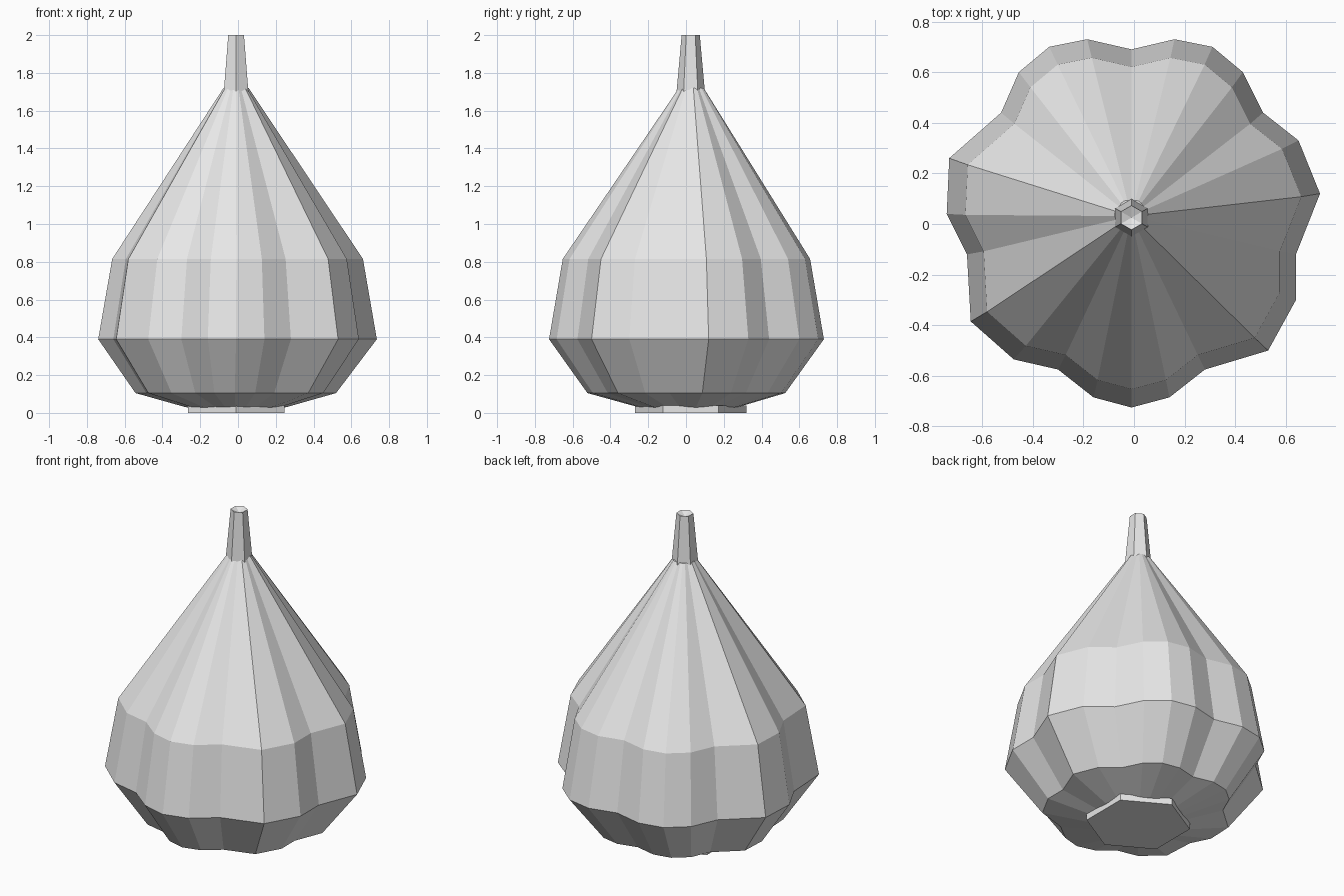
import bpy, bmesh, math

if "Cube" in bpy.data.objects:
    bpy.data.objects.remove(bpy.data.objects["Cube"])

skin = bpy.data.materials.new("pale_grey")
skin.diffuse_color = (0.8, 0.8, 0.8, 1)
skin.use_nodes = True
skin.node_tree.nodes["Principled BSDF"].inputs["Base Color"].default_value = skin.diffuse_color

# lobed cross-section at the widest height: seven cloves, clockwise from the back
LOBES = [(-.01, .69), (.16, .73), (.31, .70), (.43, .60),
         (.51, .44), (.65, .33), (.735, .12),
         (.64, -.12), (.64, -.30), (.53, -.50),
         (.28, -.575), (.14, -.685), (-.01, -.725), (-.16, -.685),
         (-.30, -.575), (-.475, -.535), (-.645, -.385),
         (-.66, -.12), (-.74, .04), (-.73, .26),
         (-.525, .44), (-.455, .60), (-.335, .70), (-.185, .73)]


def loft(name, rings, tip_low=None, tip_high=None):
    """Skin rings listed bottom to top; ends close flat or to a centre point."""
    bm = bmesh.new()
    loops = [[bm.verts.new(p) for p in r] for r in rings]
    n = len(loops[0])
    for a, b in zip(loops, loops[1:]):
        for i in range(n):
            j = (i + 1) % n
            bm.faces.new((a[i], a[j], b[j], b[i]))
    for loop, tip in ((loops[0], tip_low), (loops[-1], tip_high)):
        if tip is None:
            bm.faces.new(loop)
        else:
            c = bm.verts.new(tip)
            for i in range(n):
                bm.faces.new((loop[i], loop[(i + 1) % n], c))
    bmesh.ops.recalc_face_normals(bm, faces=bm.faces)
    mesh = bpy.data.meshes.new(name)
    bm.to_mesh(mesh)
    bm.free()
    mesh.materials.append(skin)
    obj = bpy.data.objects.new(name, mesh)
    bpy.context.collection.objects.link(obj)
    return obj


def lobed_ring(scale, z, cx=0.0, cy=0.0):
    return [(x * scale + cx, y * scale + cy, z) for x, y in LOBES]


def hexagon(r, z, cx=-.01, cy=.025):
    return [(cx + r * math.sin(k * math.pi / 3),
             cy + r * math.cos(k * math.pi / 3), z) for k in range(6)]


# clove bulb
loft("bulb", [lobed_ring(.36, .03, -.01, .01), lobed_ring(.72, .105, -.01),
              lobed_ring(1, .39), lobed_ring(.9, .815),
              lobed_ring(.09, 1.72, -.01, .028)],
     tip_low=(-.01, .02, .02))

# cut stem with a slightly sunken tip
loft("stem", [hexagon(.075, 1.70), hexagon(.048, 2.0)],
     tip_high=(-.01, .025, 1.98))

# root plate
loft("root_plate", [hexagon(.295, 0), hexagon(.295, .04)])
